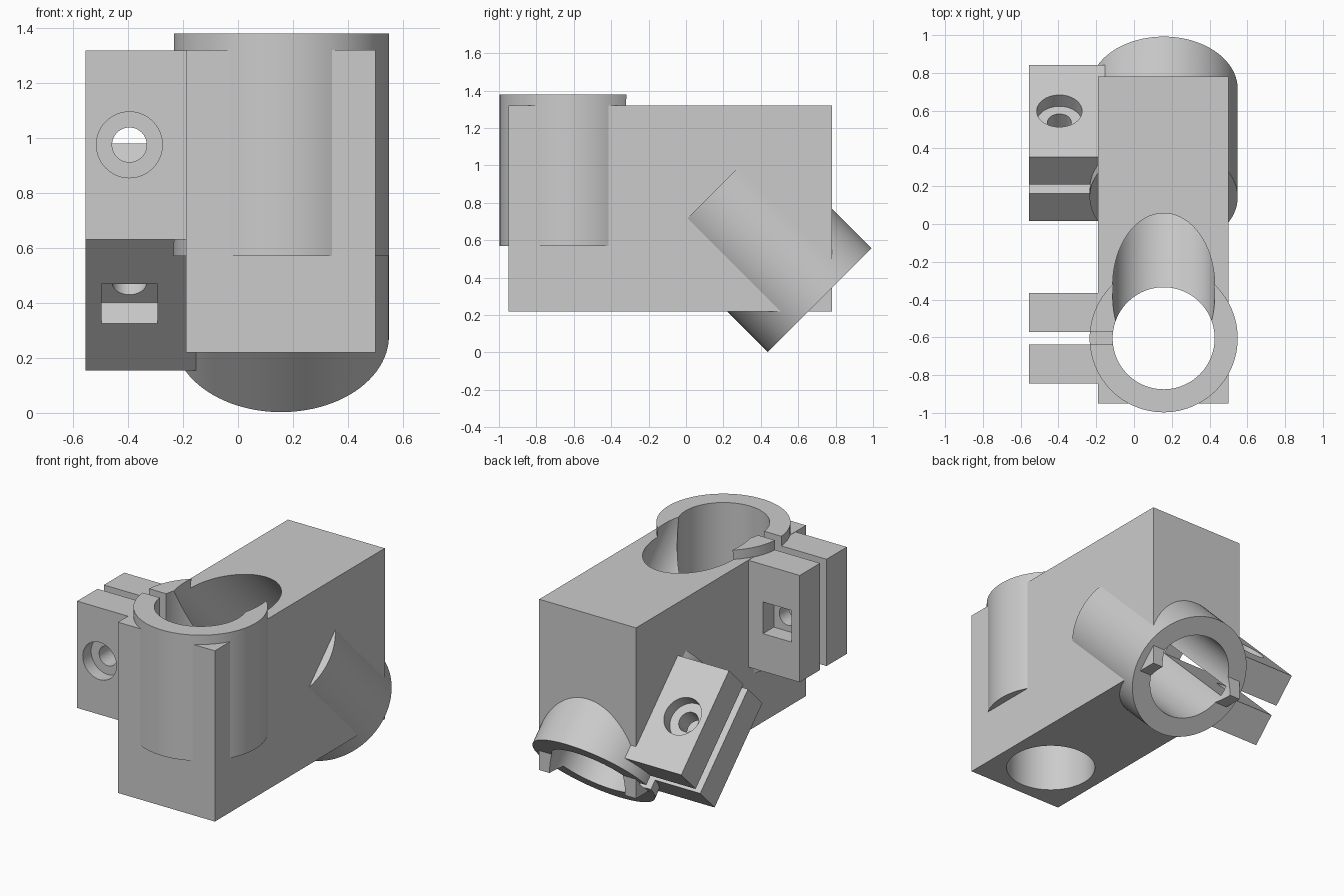
import bpy
from math import radians
from mathutils import Matrix, Vector

if "Cube" in bpy.data.objects:
    bpy.data.objects.remove(bpy.data.objects["Cube"], do_unlink=True)

grey = bpy.data.materials.new("plain_grey")
grey.use_nodes = True
grey.diffuse_color = (0.6, 0.6, 0.6, 1)
grey.node_tree.nodes["Principled BSDF"].inputs["Base Color"].default_value = (0.6, 0.6, 0.6, 1)

TUBE_X = 0.157          # both tubes share this centre plane
OUTER, BORE = 0.392, 0.27
LENGTH = 0.81           # tube length
EAR_X = -0.555
SLOT = 0.033            # half width of the clamp slot
EAR_Y = 0.24            # outer face of the ears
BOLT_X, BOLT_Z = -0.395, -0.405


def box(name, low, high, frame=Matrix()):
    low, high = Vector(low), Vector(high)
    bpy.ops.mesh.primitive_cube_add(size=1, location=(0, 0, 0))
    ob = bpy.context.object
    ob.name = name
    size = Matrix.Diagonal((*(high - low), 1))
    ob.data.transform(frame @ Matrix.Translation((low + high) / 2) @ size)
    return ob


def cylinder(name, radius, start, end, frame, roll, sides=96):
    start, end = Vector(start), Vector(end)
    axis = end - start
    bpy.ops.mesh.primitive_cylinder_add(vertices=sides, radius=radius, depth=axis.length,
                                        location=(0, 0, 0))
    ob = bpy.context.object
    ob.name = name
    turn = axis.to_track_quat('Z', 'Y').to_matrix().to_4x4() @ Matrix.Rotation(radians(roll), 4, 'Z')
    ob.data.transform(frame @ Matrix.Translation((start + end) / 2) @ turn)
    return ob


def combine(body, tool, operation):
    mod = body.modifiers.new(tool.name, 'BOOLEAN')
    mod.operation = operation
    mod.solver = 'EXACT'
    mod.use_hole_tolerant = True
    mod.object = tool
    bpy.context.view_layer.objects.active = body
    bpy.ops.object.modifier_apply(modifier=mod.name)
    bpy.data.objects.remove(tool, do_unlink=True)


# Each clamp frame sits at the centre of the tube's open end, z pointing out
upright = Matrix.Translation((TUBE_X, -0.605, 1.38))
tilted = Matrix.Translation((TUBE_X, 0.715, 0.28)) @ Matrix.Rotation(radians(-135), 4, 'X')
clamps = [(upright, 1.5, 0.3), (tilted, 1.85, 1.7)]   # frame, bore depth, roll of the sides

body = box("clamp_block", (-0.19, -0.95, 0.22), (0.50, 0.78, 1.32))

# Tubes and ears
left = EAR_X - TUBE_X
for frame, depth, roll in clamps:
    combine(body, cylinder("tube", OUTER, (0, 0, -LENGTH), (0, 0, 0), frame, roll), 'UNION')
    combine(body, box("ears", (left, -EAR_Y, -0.75), (-0.2, EAR_Y, -0.062), frame), 'UNION')

# Bores, slots, bolt holes and nut pockets
bolt = BOLT_X - TUBE_X
for frame, depth, roll in clamps:
    cuts = [
        cylinder("bore", BORE, (0, 0, -depth), (0, 0, 0.31), frame, roll),
        box("slot", (left - 0.1, -SLOT, -0.758), (-0.1, SLOT, 0.005), frame),
        cylinder("bolt_hole", 0.063, (bolt, -0.41, BOLT_Z), (bolt, 0.42, BOLT_Z), frame, roll, 48),
        cylinder("bolt_head_recess", 0.12, (bolt, -0.4, BOLT_Z),
                 (bolt, -EAR_Y + 0.085, BOLT_Z), frame, roll, 48),
        box("nut_pocket", (bolt - 0.102, EAR_Y - 0.11, BOLT_Z - 0.102),
            (bolt + 0.102, 0.4, BOLT_Z + 0.102), frame),
    ]
    for cut in cuts:
        combine(body, cut, 'DIFFERENCE')

# Finish
body.data.materials.clear()
body.data.materials.append(grey)
for face in body.data.polygons:
    face.material_index = 0
bpy.ops.object.select_all(action='DESELECT')
body.select_set(True)
bpy.context.view_layer.objects.active = body
bpy.ops.object.shade_smooth_by_angle(angle=radians(25))
